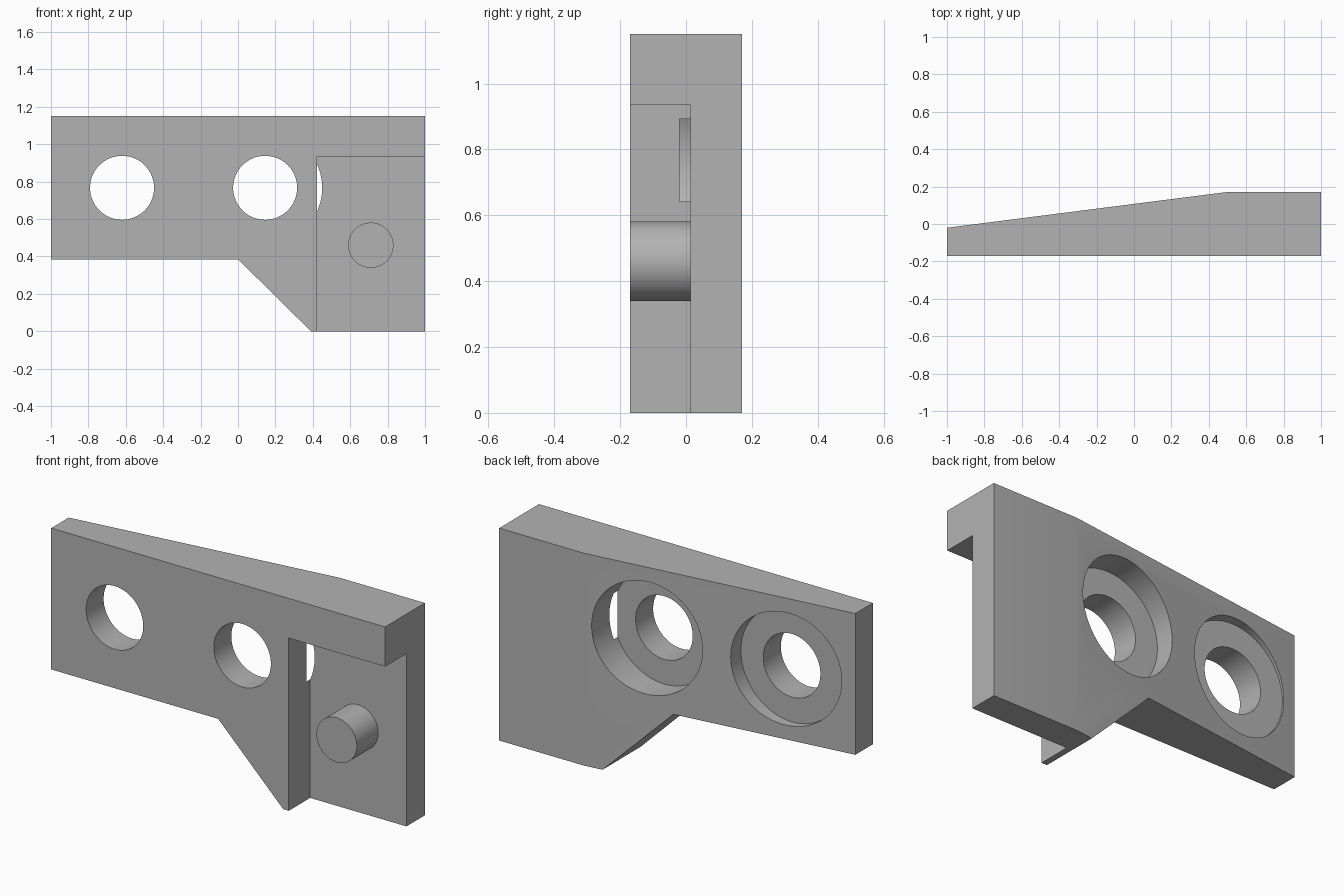
import bpy
import bmesh
from math import pi, radians
from mathutils import Matrix

cube = bpy.data.objects.get("Cube")
if cube:
    bpy.data.objects.remove(cube, do_unlink=True)

grey = bpy.data.materials.new("plain grey")
grey.use_nodes = True
COLOUR = (0.45, 0.45, 0.45, 1)
grey.diffuse_color = COLOUR
grey.node_tree.nodes["Principled BSDF"].inputs["Base Color"].default_value = COLOUR

FRONT, BACK, POCKET_FLOOR, BORE_FLOOR = -0.17, 0.17, 0.013, -0.02


def finish(name, bm):
    bmesh.ops.recalc_face_normals(bm, faces=bm.faces)
    mesh = bpy.data.meshes.new(name)
    bm.to_mesh(mesh)
    bm.free()
    mesh.materials.append(grey)
    ob = bpy.data.objects.new(name, mesh)
    bpy.context.scene.collection.objects.link(ob)
    return ob


def prism(name, points, direction):
    """Extrude a closed profile along a direction."""
    bm = bmesh.new()
    face = bm.faces.new([bm.verts.new(p) for p in points])
    new = bmesh.ops.extrude_face_region(bm, geom=[face])["geom"]
    bmesh.ops.translate(bm, vec=direction,
                        verts=[v for v in new if isinstance(v, bmesh.types.BMVert)])
    return finish(name, bm)


def cylinder(name, x, z, radius, y0, y1):
    """Cylinder running along y."""
    bm = bmesh.new()
    place = Matrix.Translation((x, (y0 + y1) / 2, z)) @ Matrix.Rotation(pi / 2, 4, 'X')
    bmesh.ops.create_cone(bm, cap_ends=True, segments=96, radius1=radius,
                          radius2=radius, depth=y1 - y0, matrix=place)
    return finish(name, bm)


def boolean(target, tool, operation):
    mod = target.modifiers.new(tool.name, 'BOOLEAN')
    mod.operation, mod.solver, mod.object = operation, 'EXACT', tool
    bpy.context.view_layer.objects.active = target
    bpy.ops.object.modifier_apply(modifier=mod.name)
    bpy.data.objects.remove(tool, do_unlink=True)


# Plate: front outline, trimmed to the tapering plan
outline = [(-1, 0.385), (0, 0.385), (0.39, 0), (1, 0), (1, 1.15), (-1, 1.15)]
plate = prism("bracket_plate", [(x, FRONT, z) for x, z in outline], (0, BACK - FRONT, 0))
taper = [(-1.2, -0.0455), (0.49, BACK), (0.49, 0.4), (-1.2, 0.4)]
boolean(plate, prism("taper_cutter", [(x, y, -0.2) for x, y in taper], (0, 0, 1.6)),
        'DIFFERENCE')

# Front pocket, open at the bottom and side
pocket = [(0.423, -0.1), (1.1, -0.1), (1.1, 0.935), (0.423, 0.935)]
boolean(plate, prism("pocket_cutter", [(x, -0.3, z) for x, z in pocket],
                     (0, POCKET_FLOOR + 0.3, 0)), 'DIFFERENCE')

# Two counterbored holes
for x in (-0.62, 0.145):
    boolean(plate, cylinder("bore_cutter", x, 0.767, 0.305, BORE_FLOOR, 0.4), 'DIFFERENCE')
    boolean(plate, cylinder("hole_cutter", x, 0.767, 0.171, -0.4, 0.4), 'DIFFERENCE')

# Locating peg in the pocket
peg = cylinder("locating_peg", 0.71, 0.46, 0.121, FRONT, POCKET_FLOOR + 0.02)

for ob in (plate, peg):
    bpy.ops.object.select_all(action='DESELECT')
    ob.select_set(True)
    bpy.context.view_layer.objects.active = ob
    bpy.ops.object.shade_smooth_by_angle(angle=radians(30))
